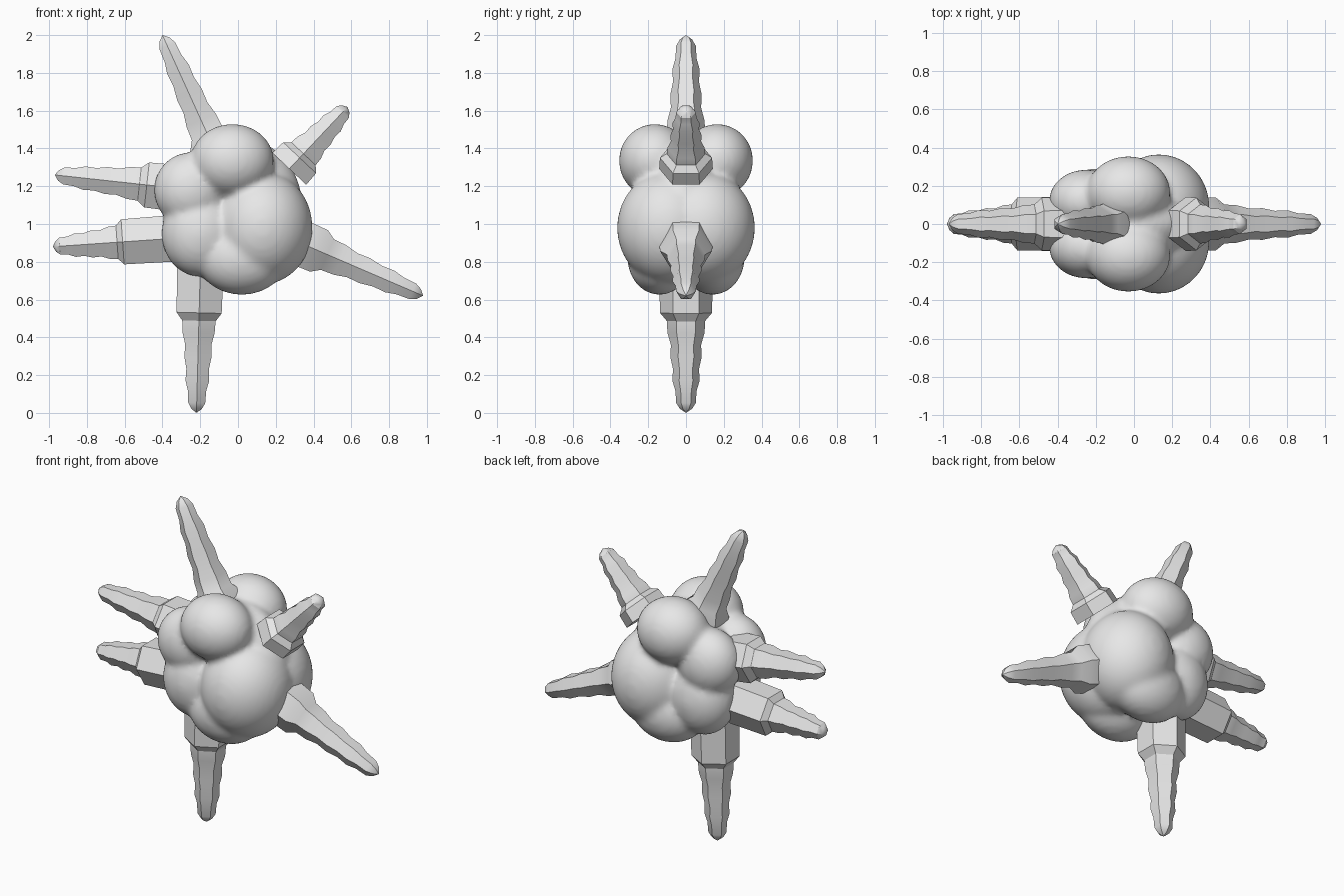
import bpy
import bmesh
import math
from mathutils import Matrix, Vector

cube = bpy.data.objects.get("Cube")
if cube:
    bpy.data.objects.remove(cube, do_unlink=True)

grey = bpy.data.materials.new("plain grey")
grey.use_nodes = True
grey.diffuse_color = (0.8, 0.8, 0.8, 1)
grey.node_tree.nodes["Principled BSDF"].inputs["Base Color"].default_value = grey.diffuse_color


def add_object(name, bm):
    bmesh.ops.recalc_face_normals(bm, faces=bm.faces)
    mesh = bpy.data.meshes.new(name)
    bm.to_mesh(mesh)
    bm.free()
    mesh.materials.append(grey)
    obj = bpy.data.objects.new(name, mesh)
    bpy.context.collection.objects.link(obj)
    return obj


# Lumpy body: paired lobes (centre, radii) fused around a core
LOBES = [
    ((-0.03, 0.165, 1.335), (0.22, 0.19, 0.195)),   # crown
    ((0.13, 0.09, 0.98), (0.265, 0.275, 0.30)),     # large flank
    ((-0.25, 0.12, 1.18), (0.195, 0.165, 0.20)),    # upper side
    ((-0.20, 0.12, 0.95), (0.205, 0.17, 0.23)),     # lower side
    ((0.02, 0.14, 0.82), (0.24, 0.17, 0.195)),      # underside
    ((0.00, 0.0, 1.10), (0.34, 0.20, 0.36)),        # core
]
bm = bmesh.new()
for centre, radii in LOBES:
    for side in ((1, -1) if centre[1] else (1,)):
        place = Matrix.Translation((centre[0], side * centre[1], centre[2]))
        bmesh.ops.create_icosphere(bm, subdivisions=4, radius=1,
                                   matrix=place @ Matrix.Diagonal((*radii, 1)))
body = add_object("body", bm)
fuse = body.modifiers.new("fuse lobes", 'REMESH')
fuse.mode = 'VOXEL'
fuse.voxel_size = 0.018
fuse.use_smooth_shade = True
soften = body.modifiers.new("soften creases", 'SMOOTH')
soften.factor = 0.5
soften.iterations = 8

# Six-sided knobbly spike: fraction of the way from tip to collar, radius
PROFILE = [(0.04, 0.032), (0.10, 0.052), (0.22, 0.056), (0.32, 0.072),
           (0.44, 0.069), (0.56, 0.083), (0.68, 0.080), (0.80, 0.098),
           (0.92, 0.102), (1.0, 0.138)]


def spike(name, tip, root, collar, depth):
    tip = Vector((tip[0], 0, tip[1]))
    axis = (Vector((root[0], 0, root[1])) - tip).normalized()
    across = Vector((0, 1, 0))
    up = axis.cross(across)
    sections = [(u * collar, r) for u, r in PROFILE] + [(collar + depth, 0.142)]
    bm = bmesh.new()
    rings = []
    for dist, r in sections:
        rings.append([bm.verts.new(tip + axis * dist + r * (
            across * math.cos(k * math.pi / 3) + up * math.sin(k * math.pi / 3)))
            for k in range(6)])
    point = bm.verts.new(tip)
    for k in range(6):
        n = (k + 1) % 6
        bm.faces.new((point, rings[0][k], rings[0][n]))
        for a, b in zip(rings, rings[1:]):
            bm.faces.new((a[k], b[k], b[n], a[n]))
    bm.faces.new(rings[-1])
    obj = add_object(name, bm)
    bpy.ops.object.select_all(action='DESELECT')
    obj.select_set(True)
    bpy.context.view_layer.objects.active = obj
    bpy.ops.object.shade_smooth_by_angle(angle=math.radians(32))


# Spikes radiating in the upright plane: tip, root, collar distance, buried depth
spike("top_spike", (-0.40, 2.0), (-0.15, 1.45), 0.62, 0.12)
spike("upper_left_spike", (0.58, 1.62), (0.26, 1.28), 0.37, 0.08)
spike("lower_left_spike", (0.98, 0.62), (0.33, 0.90), 0.60, 0.13)
spike("bottom_spike", (-0.22, 0.0), (-0.20, 0.75), 0.53, 0.25)
spike("lower_right_spike", (-0.98, 0.88), (-0.40, 0.92), 0.37, 0.25)
spike("upper_right_spike", (-0.97, 1.26), (-0.42, 1.20), 0.49, 0.15)
